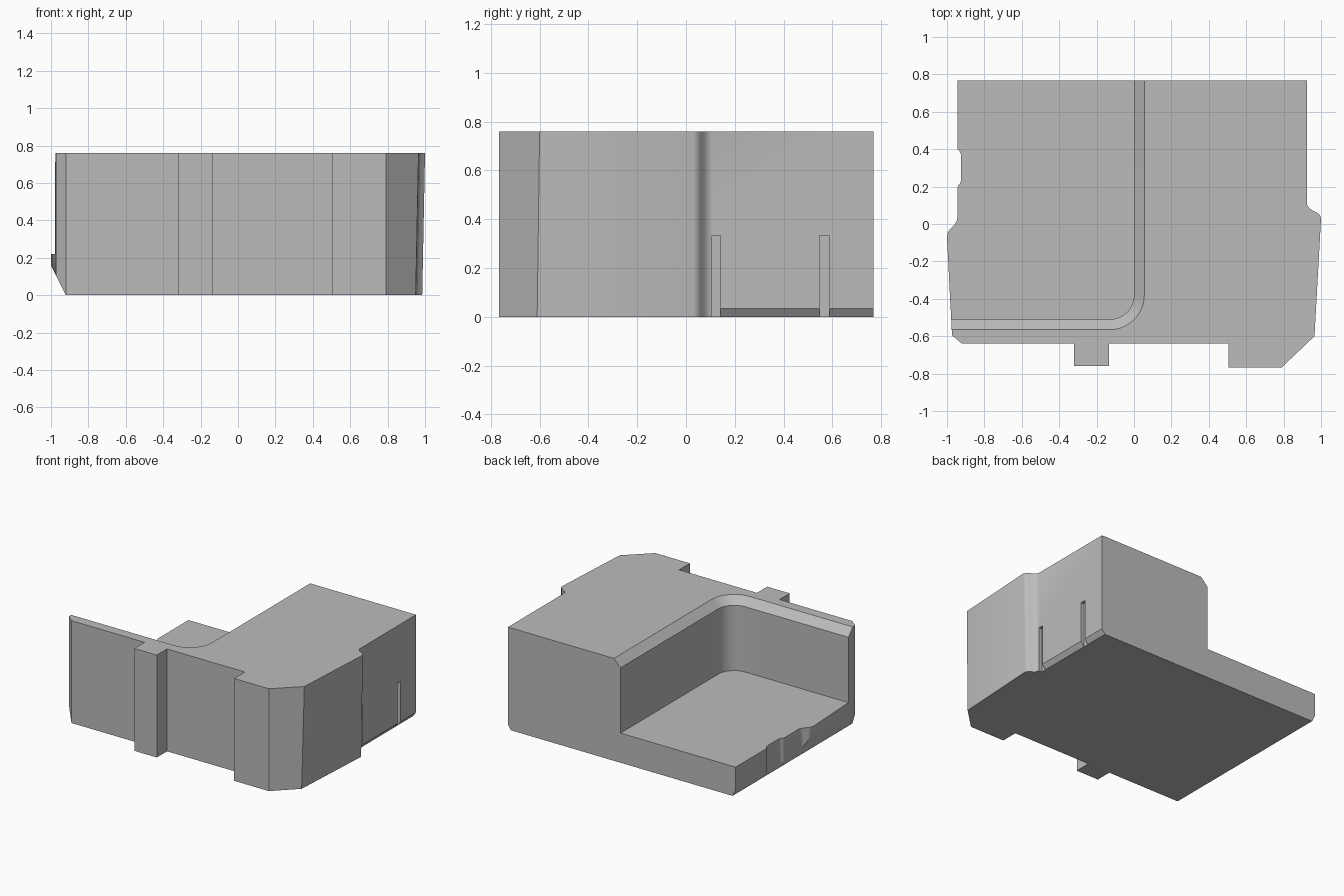
import bpy, bmesh, math

cube = bpy.data.objects.get("Cube")
if cube:
    bpy.data.objects.remove(cube, do_unlink=True)

HEIGHT, FLOOR, CHAMFER = 0.76, 0.22, 0.055

grey = bpy.data.materials.new("plain grey")
grey.use_nodes = True
colour = (0.5, 0.5, 0.5, 1)
grey.diffuse_color = colour
grey.node_tree.nodes["Principled BSDF"].inputs["Base Color"].default_value = colour


def loft(name, rings):
    """Closed solid through matching rings of points."""
    bm = bmesh.new()
    loops = [[bm.verts.new(p) for p in ring] for ring in rings]
    n = len(loops[0])
    bm.faces.new(loops[0])
    bm.faces.new(loops[-1])
    for a, b in zip(loops, loops[1:]):
        for i in range(n):
            j = (i + 1) % n
            bm.faces.new((a[i], a[j], b[j], b[i]))
    bmesh.ops.recalc_face_normals(bm, faces=bm.faces)
    mesh = bpy.data.meshes.new(name)
    bm.to_mesh(mesh)
    bm.free()
    ob = bpy.data.objects.new(name, mesh)
    bpy.context.collection.objects.link(ob)
    mesh.materials.append(grey)
    return ob


def prism_y(name, profile, y0, y1):
    """Solid from an x-z profile swept along y."""
    return loft(name, [[(x, y, z) for x, z in profile] for y in (y0, y1)])


# Block outline, going round from the back left corner
outline = [
    (0.925, 0.768), (-0.945, 0.768),
    # shallow recess and shoulder on the right side
    (-0.945, 0.41), (-0.94, 0.395), (-0.93, 0.385), (-0.925, 0.37),
    (-0.925, 0.23), (-0.93, 0.215), (-0.94, 0.205), (-0.945, 0.19),
    (-0.945, 0.03), (-0.95, 0.01), (-0.96, -0.005),
    (-0.985, -0.03), (-0.995, -0.045), (-1.0, -0.07),
    # front with two tabs
    (-0.973, -0.595), (-0.92, -0.64), (-0.32, -0.64), (-0.32, -0.76),
    (-0.135, -0.76), (-0.135, -0.64), (0.505, -0.64), (0.505, -0.766),
    (0.79, -0.766), (0.965, -0.6),
    # shoulder on the left side
    (1.0, 0.03), (0.995, 0.045), (0.98, 0.06), (0.95, 0.075),
    (0.932, 0.09), (0.925, 0.105),
]


def drafted(x, y):
    """Foot of the outline, drawn in slightly on the left side."""
    if x > 0.94:
        return (x - 0.015, y - (0.01 if y < -0.5 else 0), 0)
    return (x, y, 0)


block = loft("stepped_block", [[drafted(x, y) for x, y in outline],
                               [(x, y, HEIGHT) for x, y in outline]])


# Open pocket with a rounded inner corner and chamfered rim
def pocket_ring(grow, z):
    cx, cy, r = -0.13, -0.38, 0.13 + grow
    pts = [(cx + r, 1, z)]
    for i in range(17):
        a = -math.pi / 2 * i / 16
        pts.append((cx + r * math.cos(a), cy + r * math.sin(a), z))
    return pts + [(-1.2, cy - r, z), (-1.2, 1, z)]


cutters = [
    loft("pocket_cutter", [pocket_ring(0, FLOOR), pocket_ring(0, HEIGHT - CHAMFER),
                           pocket_ring(2 * CHAMFER, HEIGHT + CHAMFER)]),
    # sloped lower edges
    prism_y("right_edge_cutter", [(-0.87, -0.1), (-1.07, 0.3), (-1.2, -0.1)], -1, 1),
    prism_y("left_edge_cutter", [(0.88, -0.028), (0.95, 0.07), (1.1, -0.028)], 0.12, 1),
]

# Two upright slots in the left side
for y0, y1 in ((0.107, 0.142), (0.548, 0.588)):
    cutters.append(prism_y("slot_cutter",
                           [(0.899, -0.05), (0.96, -0.05), (0.96, 0.333), (0.899, 0.333)],
                           y0, y1))

bpy.ops.object.select_all(action="DESELECT")
block.select_set(True)
bpy.context.view_layer.objects.active = block
for cutter in cutters:
    cutter.hide_render = True
    mod = block.modifiers.new(cutter.name, "BOOLEAN")
    mod.operation = "DIFFERENCE"
    mod.solver = "EXACT"
    mod.object = cutter
    bpy.ops.object.modifier_apply(modifier=mod.name)
    bpy.data.objects.remove(cutter, do_unlink=True)

bpy.ops.object.shade_smooth_by_angle(angle=math.radians(30))
